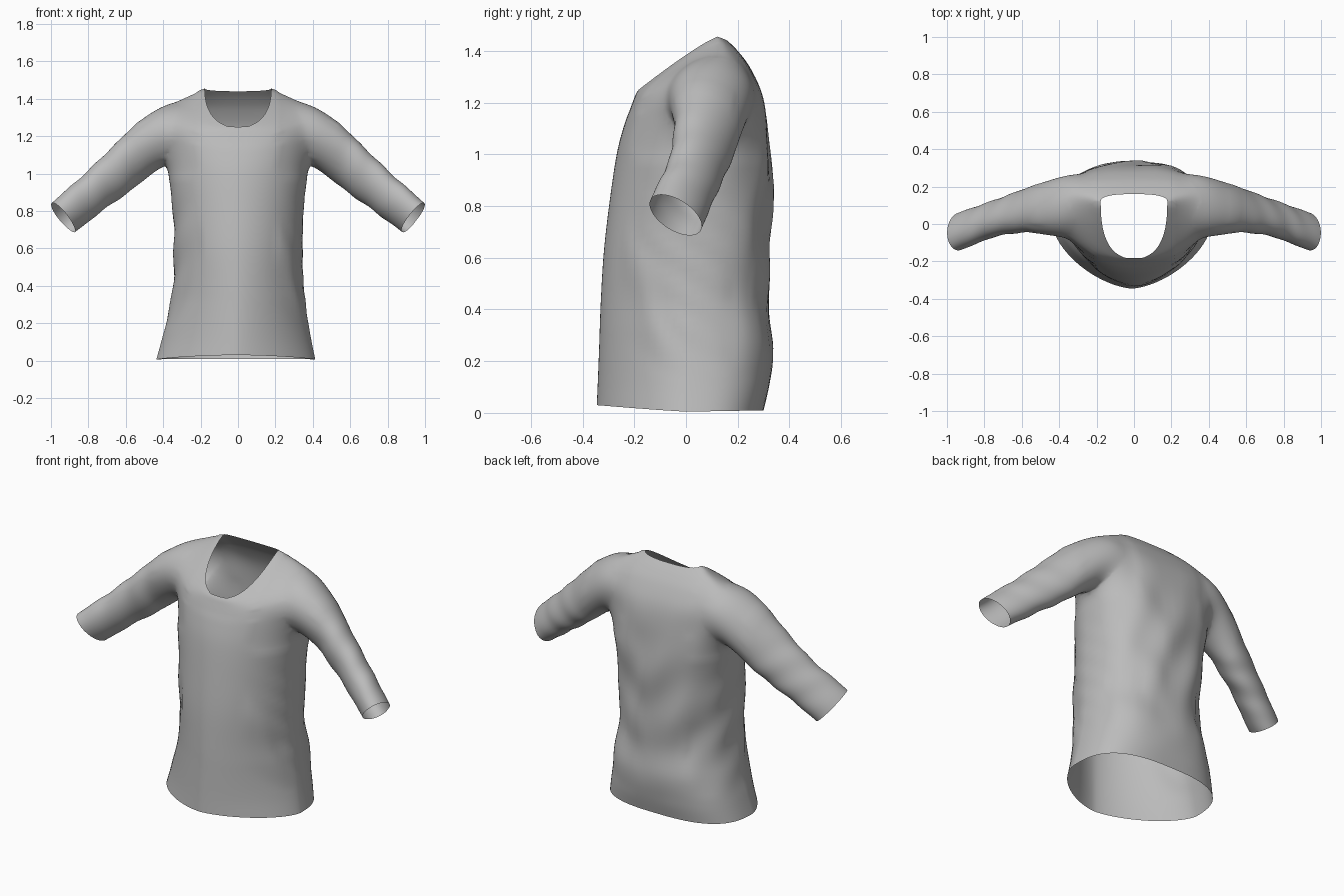
import bpy, bmesh, math
from mathutils import Vector

cube = bpy.data.objects.get("Cube")
if cube:
    bpy.data.objects.remove(cube)


def make_material(name, value):
    mat = bpy.data.materials.new(name)
    mat.use_nodes = True
    colour = (value, value, value, 1)
    mat.diffuse_color = colour
    mat.node_tree.nodes["Principled BSDF"].inputs["Base Color"].default_value = colour
    return mat


fabric = make_material("grey fabric", 0.5)
opening = make_material("temporary opening", 0.1)
SIDES = 80


def refine(keys, steps):
    """Catmull-Rom interpolation through rows of numbers."""
    rows = []
    for i in range(len(keys) - 1):
        a, b = keys[max(i - 1, 0)], keys[i]
        c, d = keys[i + 1], keys[min(i + 2, len(keys) - 1)]
        for s in range(steps):
            t = s / steps
            rows.append([q + 0.5 * t * (r - p + t * (2 * p - 5 * q + 4 * r - u
                         + t * (3 * (q - r) + u - p)))
                         for p, q, r, u in zip(a, b, c, d)])
    return rows + [list(keys[-1])]


def loft(name, rings):
    """Skin closed rings, with the openings capped by the second material."""
    bm = bmesh.new()
    loops = [[bm.verts.new(p) for p in ring] for ring in rings]
    for low, high in zip(loops, loops[1:]):
        for i in range(SIDES):
            j = (i + 1) % SIDES
            bm.faces.new((low[i], low[j], high[j], high[i]))
    for loop in (loops[0], loops[-1]):
        centre = bm.verts.new(sum((v.co for v in loop), Vector()) / SIDES)
        for i in range(SIDES):
            bm.faces.new((loop[i], loop[(i + 1) % SIDES], centre)).material_index = 1
    bmesh.ops.recalc_face_normals(bm, faces=bm.faces)
    mesh = bpy.data.meshes.new(name)
    bm.to_mesh(mesh)
    bm.free()
    mesh.materials.append(fabric)
    mesh.materials.append(opening)
    obj = bpy.data.objects.new(name, mesh)
    bpy.context.collection.objects.link(obj)
    return obj


def torso_ring(row):
    half, front, back, side_y, z_front, z_side, z_back, front_pow, back_pow = row
    points = []
    for i in range(SIDES):
        a = math.tau * i / SIDES
        c, s = math.cos(a), math.sin(a)
        power, reach, z_end = ((back_pow, back, z_back) if s > 0
                               else (front_pow, front, z_front))
        share = abs(s) ** power
        z = z_side + (z_end - z_side) * share ** 1.15
        # The hem swings a little to the right
        points.append((half * math.copysign(abs(c) ** power, c) - .012 * max(0, 1 - z * 3),
                       side_y + (reach - side_y) * share, z))
    return points


# Body: half width, front, back, side centre, heights at front, side and back,
# then the roundness of the front and back
body_keys = [
    (.425, -.345, .300, .00, .03, .005, .01, 1.25, .72),
    (.400, -.341, .322, .01, .12, .11, .11, 1.23, .75),
    (.370, -.336, .336, .02, .25, .25, .25, 1.18, .8),
    (.347, -.330, .320, .02, .42, .42, .42, 1.14, .85),
    (.342, -.318, .325, .02, .62, .62, .62, 1.08, .85),
    (.350, -.295, .330, .03, .82, .82, .82, 1.05, .82),
    (.372, -.268, .325, .05, 1.00, 1.00, 1.00, 1.0, .76),
    (.388, -.240, .312, .08, 1.11, 1.15, 1.14, .93, .70),
    (.395, -.218, .288, .10, 1.17, 1.28, 1.25, .88, .66),
    (.372, -.203, .245, .115, 1.21, 1.362, 1.34, .86, .68),
    (.290, -.193, .200, .12, 1.235, 1.412, 1.40, .84, .75),
    (.178, -.183, .160, .12, 1.25, 1.455, 1.44, .8, .8),
]
shirt = loft("shirt", [torso_ring(r) for r in refine(body_keys, 6)])

# Sleeves: centre x, y, z, radius across, radius in depth, tilt of the section
sleeve_keys = [
    (.22, .105, 1.235, .100, .115, .1),
    (.30, .107, 1.23, .150, .162, .15),
    (.41, .089, 1.203, .147, .160, .30),
    (.56, .075, 1.08, .121, .120, .60),
    (.65, .055, 1.00, .112, .107, .70),
    (.745, .03, .92, .103, .098, .76),
    (.84, -.005, .843, .097, .099, .76),
    (.935, -.04, .765, .091, .101, .76),
]


def sleeve_ring(row, side):
    cx, cy, cz, across, depth, tilt = row
    bend = min(1, max(0, cx - .35) * 4)
    fold = min(1, max(0, (cx - .5) * 6)) * min(1, max(0, (.93 - cx) * 8))
    points = []
    for i in range(SIDES):
        a = math.tau * i / SIDES
        crease = 1 + .022 * math.sin(cx * 48 + 2 * a) * fold
        v = depth * math.sin(a) * crease
        # The back of the sleeve hangs lower and reaches further out
        u = across * math.cos(a) * crease - .35 * bend * v
        w = .25 * bend * v
        points.append((side * (cx + u * math.sin(tilt) + w * math.cos(tilt)),
                       cy + v,
                       cz + u * math.cos(tilt) - w * math.sin(tilt)))
    return points


for side in (-1, 1):
    sleeve = loft("sleeve", [sleeve_ring(r, side) for r in refine(sleeve_keys, 6)])
    sleeve.hide_render = True
    union = shirt.modifiers.new("join sleeve", 'BOOLEAN')
    union.operation = 'UNION'
    union.solver = 'EXACT'
    union.object = sleeve
    with bpy.context.temp_override(object=shirt, active_object=shirt,
                                   selected_objects=[shirt]):
        bpy.ops.object.modifier_apply(modifier=union.name)
    bpy.data.objects.remove(sleeve)

# Open the neck, cuffs and hem, then soften the armhole joins
bm = bmesh.new()
bm.from_mesh(shirt.data)
bmesh.ops.delete(bm, geom=[f for f in bm.faces if f.material_index == 1], context='FACES')
bmesh.ops.remove_doubles(bm, verts=bm.verts, dist=.004)
bmesh.ops.triangulate(bm, faces=[f for f in bm.faces if len(f.verts) > 4])
joins = [v for v in bm.verts if .22 < abs(v.co.x) < .53 and v.co.z > .98
         and not v.is_boundary]
for _ in range(26):
    bmesh.ops.smooth_vert(bm, verts=joins, factor=.5,
                          use_axis_x=True, use_axis_y=True, use_axis_z=True)


def window(value, low, high):
    t = (value - low) / (high - low)
    return math.sin(math.pi * t) if 0 < t < 1 else 0


# Draped folds over the back and flanks
for v in bm.verts:
    x, y, z = v.co
    if abs(x) < .42 and y > 0:
        amount = window(z, .08, 1.3) * min(1, y / .2) * min(1, (.42 - abs(x)) * 6)
        v.co.y += amount * (.006 * math.sin(17 * z - 13 * abs(x - .04))
                            + .006 * math.sin(26 * x + 9 * z))
    if abs(x) > .2 and z < 1:
        ripple = .005 * window(z, .12, .98) * window(y, -.26, .3) * math.sin(24 * z + 16 * y)
        # Hollows slanting behind the front panel and beside the lower back
        front_dip = .012 * window(z, .15, .8) * math.exp(-((y + .01 + .33 * z) / .05) ** 2)
        back_dip = .014 * window(z, .15, .6) * math.exp(-((y - .25) / .06) ** 2)
        v.co.x += math.copysign(ripple - front_dip - back_dip, x) if x > 0 \
            else front_dip + back_dip - ripple

bm.to_mesh(shirt.data)
bm.free()
shirt.data.materials.pop(index=1)
bpy.data.materials.remove(opening)

bpy.ops.object.select_all(action='DESELECT')
shirt.select_set(True)
bpy.context.view_layer.objects.active = shirt
bpy.ops.object.shade_smooth_by_angle(angle=math.radians(60))
